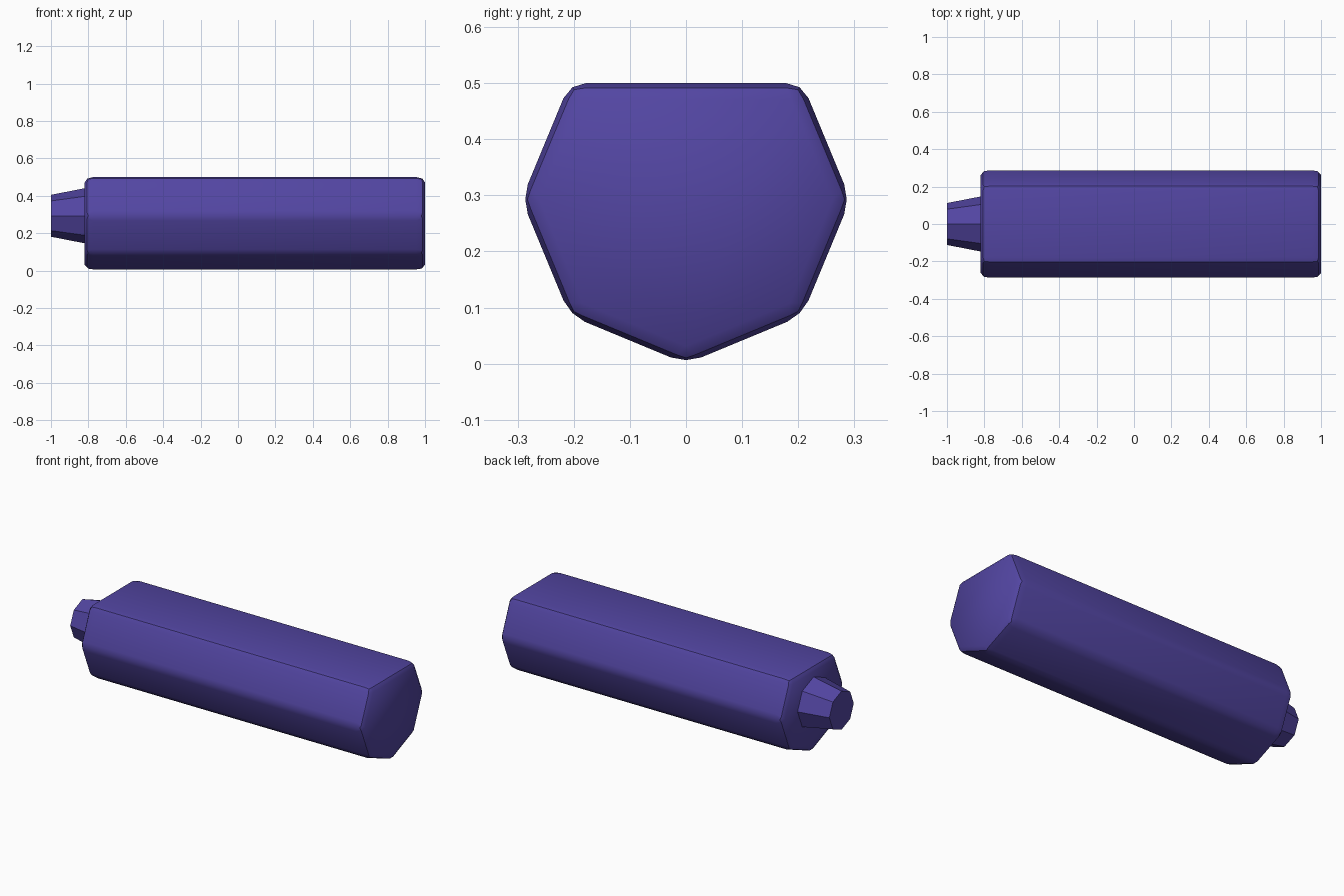
import bpy, bmesh
from math import sin, cos, pi, radians

if "Cube" in bpy.data.objects:
    bpy.data.objects.remove(bpy.data.objects["Cube"])

CZ = 0.293          # height of the long axis
STRETCH = 1.6       # lengthwise stretch, also elongates the end bevels

mat = bpy.data.materials.new("violet")
mat.diffuse_color = (0.085, 0.06, 0.36, 1)
mat.use_nodes = True
mat.node_tree.nodes["Principled BSDF"].inputs["Base Color"].default_value = mat.diffuse_color


def ring(bm, x, radius, skip=()):
    """Octagonal ring around the x axis, corner 2 points up."""
    return [bm.verts.new((x, radius * cos(k * pi / 4), radius * sin(k * pi / 4)))
            for k in range(8) if k not in skip]


def prism(name, x0, r0, x1, r1, skip=(), bevel=0, stretch=1):
    bm = bmesh.new()
    a = ring(bm, x0 / stretch, r0, skip)
    b = ring(bm, x1 / stretch, r1, skip)
    n = len(a)
    bm.faces.new(a)
    bm.faces.new(b)
    for i in range(n):
        j = (i + 1) % n
        bm.faces.new((a[i], a[j], b[j], b[i]))
    bmesh.ops.recalc_face_normals(bm, faces=bm.faces)
    if bevel:
        bmesh.ops.bevel(bm, geom=bm.edges[:], offset=bevel, offset_type='OFFSET',
                        segments=2, profile=0.5, affect='EDGES')
    mesh = bpy.data.meshes.new(name)
    bm.to_mesh(mesh)
    bm.free()
    mesh.materials.append(mat)
    ob = bpy.data.objects.new(name, mesh)
    bpy.context.collection.objects.link(ob)
    ob.location.z = CZ
    ob.scale.x = stretch
    return ob


# Main body: octagon with its top corner cut flat, rounded edges
body = prism("body", -0.82, 0.293, 1.0, 0.293, skip=(2,), bevel=0.029, stretch=STRETCH)
bpy.context.view_layer.objects.active = body
body.select_set(True)
bpy.ops.object.shade_smooth_by_angle(angle=radians(30))

# Tapered flat-faced nozzle on the back end
prism("nozzle", -0.815, 0.148, -1.0, 0.112)
